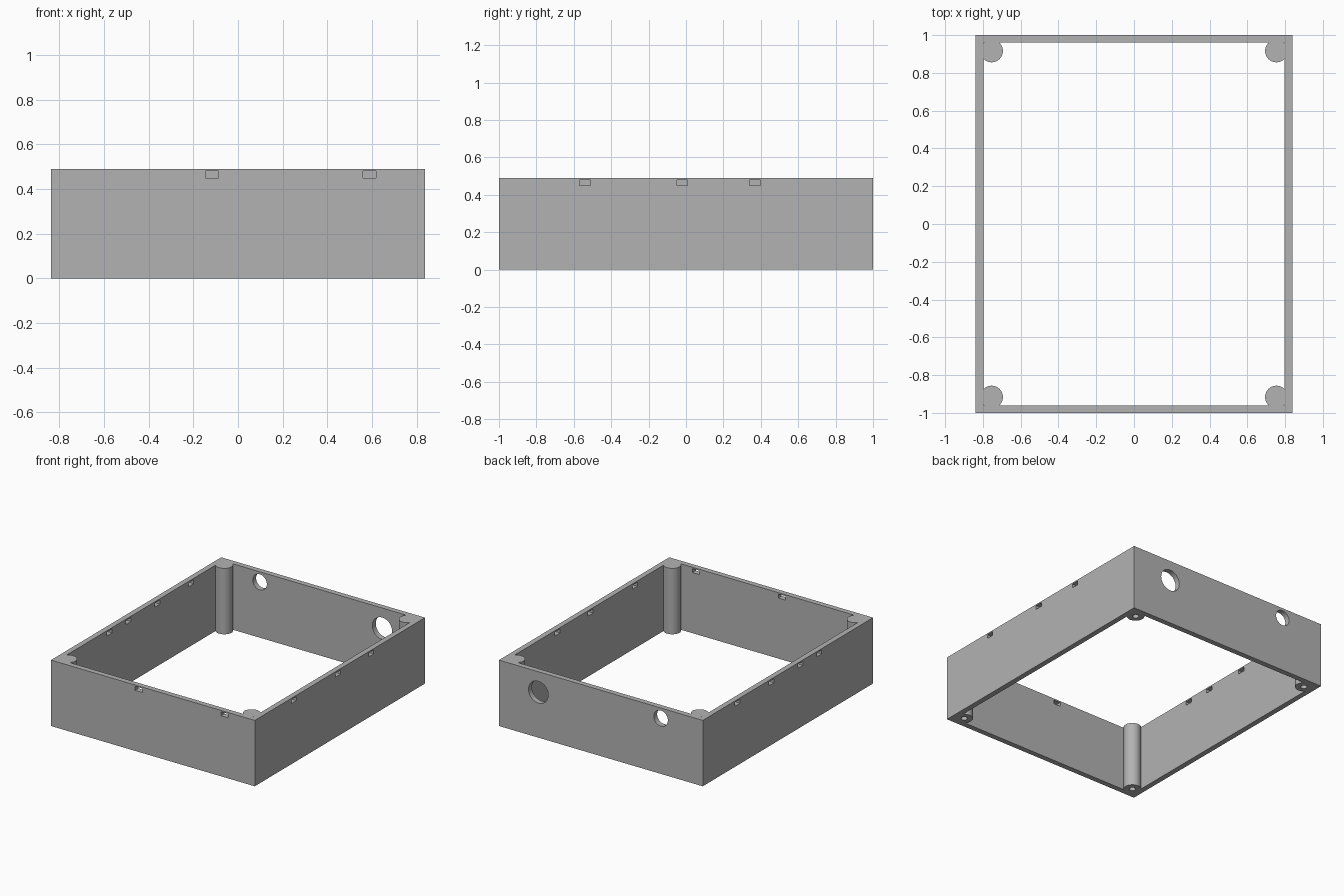
import bpy, bmesh, math
from mathutils import Matrix, Vector

if "Cube" in bpy.data.objects:
    bpy.data.objects.remove(bpy.data.objects["Cube"], do_unlink=True)

HX, HY, H, WALL = 0.838, 1.0, 0.49, 0.04
POST_X, POST_Y, POST_R = 0.754, 0.916, 0.06
SLOT_W, SLOT_H, SLOT_Z = 0.058, 0.03, 0.465

grey = bpy.data.materials.new("plain grey")
grey.use_nodes = True
colour = (0.45, 0.45, 0.45, 1)
grey.diffuse_color = colour
grey.node_tree.nodes["Principled BSDF"].inputs["Base Color"].default_value = colour


def box(bm, centre, size):
    bmesh.ops.create_cube(bm, size=1, matrix=Matrix.Translation(centre) @ Matrix.Diagonal((*size, 1)))


def cylinder(bm, centre, radius, depth, turn=0):
    bmesh.ops.create_cone(bm, cap_ends=True, segments=48, radius1=radius, radius2=radius, depth=depth,
                          matrix=Matrix.Translation(centre) @ Matrix.Rotation(turn, 4, "X"))


def make(name, bm):
    mesh = bpy.data.meshes.new(name)
    bm.to_mesh(mesh)
    bm.free()
    mesh.materials.append(grey)
    obj = bpy.data.objects.new(name, mesh)
    bpy.context.collection.objects.link(obj)
    return obj


def combine(target, tool, operation):
    bpy.context.view_layer.objects.active = target
    mod = target.modifiers.new(operation, "BOOLEAN")
    mod.operation, mod.solver, mod.object = operation, "EXACT", tool
    bpy.ops.object.modifier_apply(modifier=mod.name)
    bpy.data.objects.remove(tool, do_unlink=True)


corners = [(sx * POST_X, sy * POST_Y) for sx in (-1, 1) for sy in (-1, 1)]

# Open rectangular wall frame
bm = bmesh.new()
box(bm, (0, 0, H / 2), (2 * HX, 2 * HY, H))
frame = make("enclosure_frame", bm)
bm = bmesh.new()
box(bm, (0, 0, H / 2), (2 * (HX - WALL), 2 * (HY - WALL), 2 * H))
combine(frame, make("opening", bm), "DIFFERENCE")

# Corner screw posts
bm = bmesh.new()
for x, y in corners:
    cylinder(bm, (x, y, H / 2), POST_R, H)
combine(frame, make("corner_posts", bm), "UNION")

# Slots, cable holes in the back wall, and blind screw holes underneath
bm = bmesh.new()
for x in (-0.116, 0.59):
    box(bm, (x, -HY, SLOT_Z), (SLOT_W, 4 * WALL, SLOT_H))
for side, places in ((1, (-0.54, -0.02, 0.368)), (-1, (-0.368, -0.146, 0.193, 0.59))):
    for y in places:
        box(bm, (side * HX, y, SLOT_Z), (4 * WALL, SLOT_W, SLOT_H))
for x, z, radius in ((0.514, 0.338, 0.081), (-0.493, 0.413, 0.058)):
    cylinder(bm, (x, HY, z), radius, 4 * WALL, math.pi / 2)
for x, y in corners:
    cylinder(bm, (x, y, 0), 0.022, 0.4)
combine(frame, make("holes", bm), "DIFFERENCE")

# Smooth the round parts, keep the edges sharp
bpy.ops.object.select_all(action="DESELECT")
frame.select_set(True)
bpy.context.view_layer.objects.active = frame
bpy.ops.object.shade_smooth_by_angle(angle=math.radians(30))
